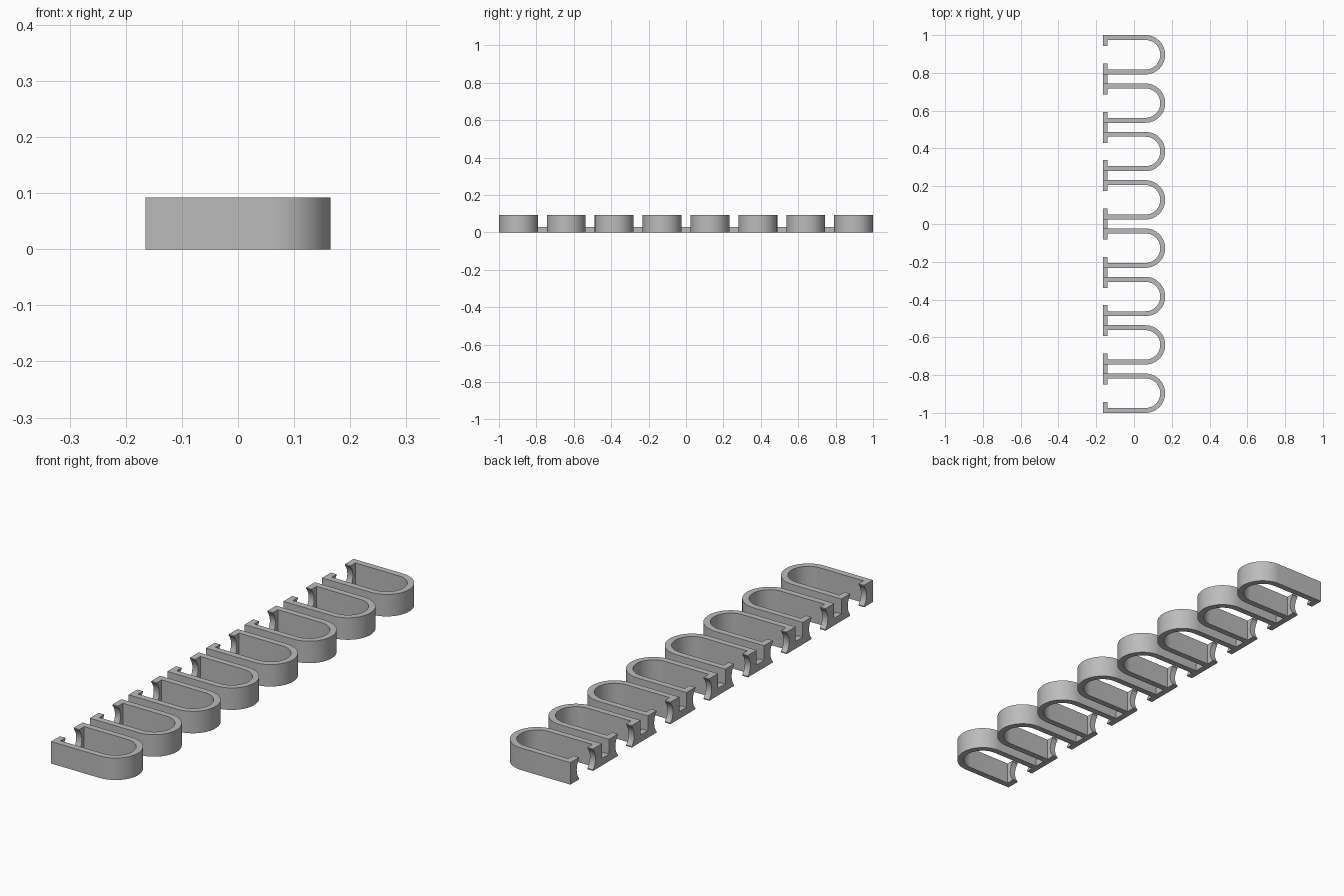
import bpy, bmesh
from math import sin, cos, pi, asin, radians

if "Cube" in bpy.data.objects:
    bpy.data.objects.remove(bpy.data.objects["Cube"], do_unlink=True)

COUNT = 8
WIDTH, WALL, HEIGHT = 0.208, 0.026, 0.092
PITCH = (2 - WIDTH) / (COUNT - 1)
BACK, FRONT = -0.165, 0.165
R = WIDTH / 2
HALF_GAP, BORE = 0.046, 0.062
LINK_H = 0.03

grey = bpy.data.materials.new("plain grey")
grey.use_nodes = True
colour = (0.5, 0.5, 0.5, 1)
grey.diffuse_color = colour
grey.node_tree.nodes["Principled BSDF"].inputs["Base Color"].default_value = colour


def prism(name, profile, offset, y):
    """Extrude a closed planar profile along an offset vector."""
    bm = bmesh.new()
    face = bm.faces.new([bm.verts.new(p) for p in profile])
    ext = bmesh.ops.extrude_face_region(bm, geom=[face])
    verts = [g for g in ext["geom"] if isinstance(g, bmesh.types.BMVert)]
    bmesh.ops.translate(bm, verts=verts, vec=offset)
    bmesh.ops.recalc_face_normals(bm, faces=bm.faces)
    mesh = bpy.data.meshes.new(name)
    bm.to_mesh(mesh)
    bm.free()
    mesh.materials.append(grey)
    ob = bpy.data.objects.new(name, mesh)
    bpy.context.collection.objects.link(ob)
    ob.location.y = y
    bpy.ops.object.select_all(action="DESELECT")
    ob.select_set(True)
    bpy.context.view_layer.objects.active = ob
    bpy.ops.object.shade_smooth_by_angle(angle=radians(30))
    return ob


def arch(radius, steps=32):
    """Open U outline: a straight leg, a half circle, a straight leg."""
    angles = [-pi / 2 + pi * i / steps for i in range(steps + 1)]
    curve = [(FRONT - R + radius * cos(a), radius * sin(a), 0) for a in angles]
    return [(BACK, -radius, 0)] + curve + [(BACK, radius, 0)]


def lip_profile(side, steps=16):
    """Section of a lip with a round bore cut into its inner edge."""
    inner = R - WALL
    mid = HEIGHT / 2
    start = asin((BORE**2 - HALF_GAP**2) ** 0.5 / BORE)
    bore = []
    for i in range(steps + 1):
        a = -start + 2 * start * i / steps
        bore.append((BORE * cos(a), mid + BORE * sin(a)))
    pts = [(inner, 0), (HALF_GAP, 0)] + bore + [(HALF_GAP, HEIGHT), (inner, HEIGHT)]
    return [(BACK, side * y, z) for y, z in pts]


for n in range(COUNT):
    y = -1 + R + n * PITCH
    # U-shaped wall
    prism(f"clip_wall_{n + 1}", arch(R) + arch(R - WALL)[::-1], (0, 0, HEIGHT), y)
    # Lips at the open end
    for side, label in ((-1, "front"), (1, "back")):
        prism(f"clip_lip_{label}_{n + 1}", lip_profile(side), (WALL, 0, 0), y)
    # Low link to the next clip
    if n < COUNT - 1:
        gap = PITCH - WIDTH
        base = [(BACK, R, 0), (BACK + WALL, R, 0),
                (BACK + WALL, R + gap, 0), (BACK, R + gap, 0)]
        prism(f"link_{n + 1}", base, (0, 0, LINK_H), y)
